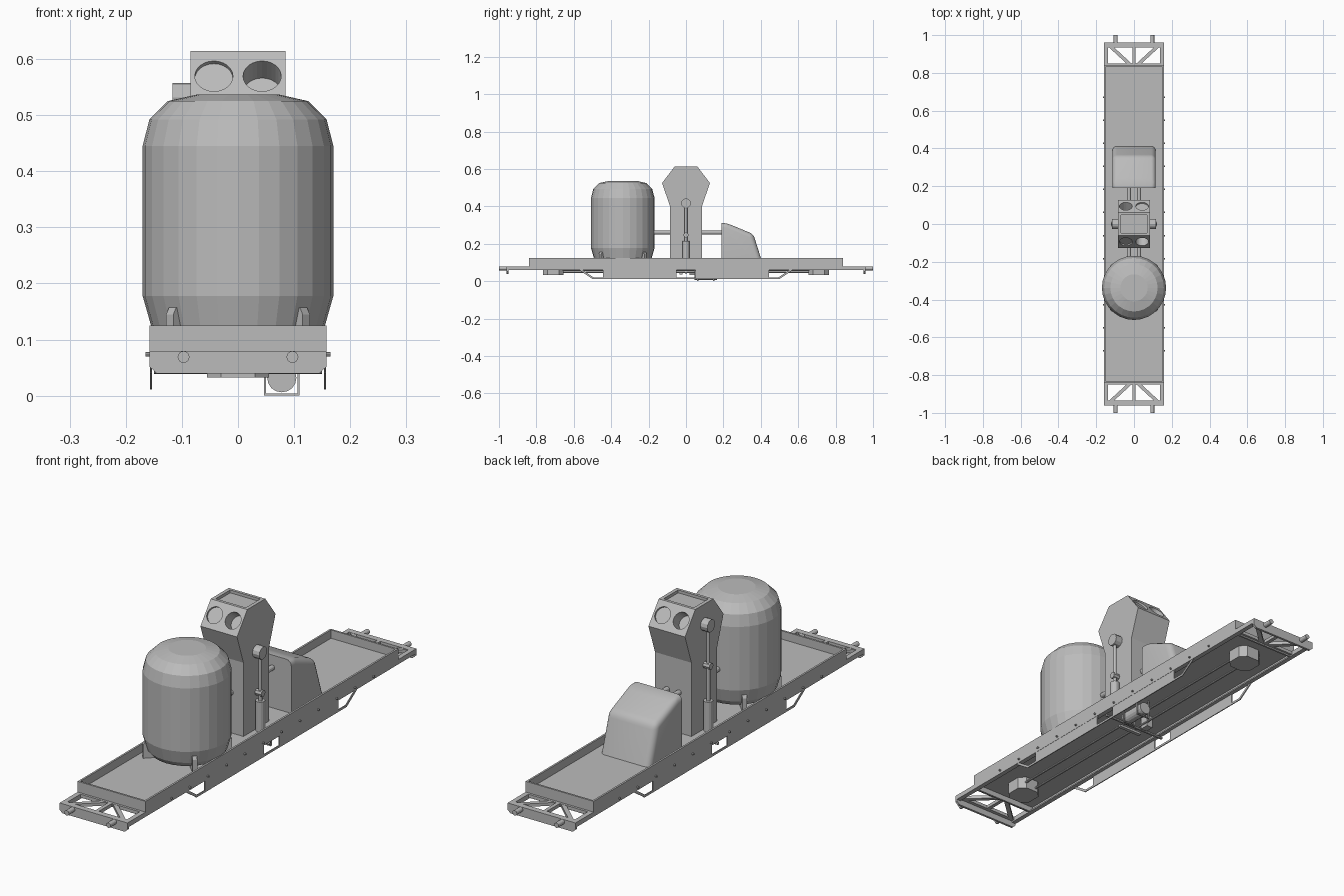
import bpy, bmesh, math
from mathutils import Vector

if "Cube" in bpy.data.objects:
    bpy.data.objects.remove(bpy.data.objects["Cube"])

grey = bpy.data.materials.new("plain grey")
grey.diffuse_color = (0.5, 0.5, 0.5, 1)
grey.use_nodes = True
grey.node_tree.nodes["Principled BSDF"].inputs["Base Color"].default_value = grey.diffuse_color


def finish(bm, name):
    bmesh.ops.recalc_face_normals(bm, faces=bm.faces)
    me = bpy.data.meshes.new(name)
    bm.to_mesh(me)
    bm.free()
    me.materials.append(grey)
    ob = bpy.data.objects.new(name, me)
    bpy.context.collection.objects.link(ob)
    return ob


def box(name, x0, x1, y0, y1, z0, z1):
    bm = bmesh.new()
    bmesh.ops.create_cube(bm, size=1)
    for v in bm.verts:
        v.co = ((x0 + x1) / 2 + v.co.x * (x1 - x0), (y0 + y1) / 2 + v.co.y * (y1 - y0),
                (z0 + z1) / 2 + v.co.z * (z1 - z0))
    return finish(bm, name)


def rod(name, a, b, r, n=12):
    """Cylinder from point a to point b."""
    a, b = Vector(a), Vector(b)
    bm = bmesh.new()
    bmesh.ops.create_cone(bm, cap_ends=True, segments=n, radius1=r, radius2=r, depth=(b - a).length)
    q = (b - a).to_track_quat('Z', 'Y')
    for v in bm.verts:
        v.co = q @ v.co + (a + b) / 2
    return finish(bm, name)


def prism(name, pts, axis, lo, hi):
    """Extrude a 2D outline along x (pts = y,z), y (pts = x,z) or z (pts = x,y)."""
    def put(p, t):
        return {'x': (t, p[0], p[1]), 'y': (p[0], t, p[1]), 'z': (p[0], p[1], t)}[axis]
    bm = bmesh.new()
    a = [bm.verts.new(put(p, lo)) for p in pts]
    b = [bm.verts.new(put(p, hi)) for p in pts]
    bm.faces.new(a)
    bm.faces.new(b)
    for i in range(len(pts)):
        j = (i + 1) % len(pts)
        bm.faces.new((a[i], a[j], b[j], b[i]))
    return finish(bm, name)


def bar(name, p, q, w, axis, lo, hi):
    """Straight flat bar of width w between two 2D points."""
    p, q = Vector(p), Vector(q)
    n = (q - p).normalized() * w / 2
    n = Vector((-n.y, n.x))
    return prism(name, [p + n, q + n, q - n, p - n], axis, lo, hi)


def bake(ob):
    """Apply the modifiers of an object."""
    dg = bpy.context.evaluated_depsgraph_get()
    me = bpy.data.meshes.new_from_object(ob.evaluated_get(dg))
    ob.modifiers.clear()
    ob.data = me


# Deck tray: floor, raised rim, lower side flanges
box("deck_floor", -.155, .155, -.838, .838, .083, .09)
for s in (-1, 1):
    x0, x1 = sorted((s * .150, s * .158))
    box("deck_side", x0, x1, -.84, .84, .06, .125)
    y0, y1 = sorted((s * .832, s * .84))
    box("deck_end", -.158, .158, y0, y1, .06, .125)
    f0, f1 = sorted((s * .138, s * .158))
    box("sill_flange", f0, f1, -.955, .955, .06, .066)
    # Lower side panels and the bent truss bar
    p0, p1 = sorted((s * .153, s * .157))
    for t in (-1, 1):
        y0, y1 = sorted((t * .05, t * .445))
        box("lower_side_panel", p0, p1, y0, y1, .018, .062)
        bar("truss_brace", (t * .565, .062), (t * .535, .042), .01, 'x', p0, p1)
        bar("truss_brace", (t * .54, .045), (t * .495, .015), .01, 'x', p0, p1)
    box("truss_bar", p0, p1, -.5, .5, .011, .02)
    # Lashing pegs along the side
    for i in range(12):
        y = -.671 + i * .122
        rod("side_peg", (s * .156, y, .074), (s * .165, y, .074), .004, 8)

# End platforms with open bracing, buffer beam and buffers
for s in (-1, 1):
    def ys(a, b):
        return sorted((s * a, s * b))
    prism("buffer_beam", [(-.158, .08), (.158, .08), (.158, .052), (.145, .04), (-.145, .04), (-.158, .052)],
          'y', *ys(.95, .96))
    box("platform_edge", -.158, .158, *ys(.935, .955), .066, .08)
    box("platform_inner_edge", -.15, .15, *ys(.835, .85), .066, .08)
    box("platform_center_bar", -.008, .008, *ys(.84, .945), .066, .08)
    for t in (-1, 1):
        x0, x1 = sorted((t * .138, t * .158))
        box("platform_side", x0, x1, *ys(.835, .955), .062, .08)
        bar("platform_diagonal", (t * .018, s * .842), (t * .13, s * .945), .018, 'z', .066, .079)
        rod("buffer", (t * .097, s * .95, .069), (t * .097, s * 1.0, .069), .0105, 16)
    # Pivot pad below the deck
    pad = [(-.055, -.03), (-.03, -.055), (.03, -.055), (.055, -.03),
           (.055, .03), (.03, .055), (-.03, .055), (-.055, .03)]
    prism("pivot_pad", [(x, y + s * .71) for x, y in pad], 'z', .032, .084)

# Underfloor gear: air cylinder in a cradle, brake rods and cross levers
rod("air_cylinder", (.078, .045, .032), (.078, .165, .032), .026, 16)
for y in (.06, .145):
    box("cradle_bottom", .046, .11, y, y + .008, 0, .004)
    for x in (.046, .106):
        box("cradle_side", x, x + .004, y, y + .008, 0, .084)
rod("brake_rod", (-.02, -.66, .05), (-.02, .66, .05), .005, 8)
rod("brake_pipe", (.03, -.66, .06), (.03, .66, .06), .005, 8)
box("brake_lever", -.055, .055, -.035, -.02, .036, .046)
box("brake_block", -.05, -.02, .02, .06, .032, .084)
rod("brake_shaft", (-.15, 0, .045), (.15, 0, .045), .006, 8)

# Large storage tank (lathe) on four feet
prof = [(.14, .105), (.155, .125), (.17, .178), (.17, .445), (.158, .492), (.125, .525), (.072, .537)]
N, TY = 28, -.338
bm = bmesh.new()
rings = [[bm.verts.new((r * math.cos(2 * math.pi * i / N), TY + r * math.sin(2 * math.pi * i / N), z))
          for i in range(N)] for r, z in prof]
for lo, hi in zip(rings, rings[1:]):
    for i in range(N):
        j = (i + 1) % N
        bm.faces.new((lo[i], lo[j], hi[j], hi[i]))
bm.faces.new(rings[0])
bm.faces.new(rings[-1])
finish(bm, "storage_tank")
for sx in (-1, 1):
    for sy in (-1, 1):
        foot = prism("tank_foot", [(.11, .088), (.172, .088), (.172, .145), (.165, .157), (.11, .157)],
                     'y', -.009, .009)
        foot.location = (0, TY, 0)
        foot.rotation_euler.z = math.atan2(sy, sx)

# Pump pillar with the widened head
half = [(.085, .088), (.085, .40), (.128, .525), (.06, .614)]
pillar = prism("pump_pillar", half + [(-y, z) for y, z in reversed(half)], 'x', -.085, .085)
cutters = [box("cut_top", -.07, .07, -.048, .048, .602, .65)]
for s in (-1, 1):
    c, n = Vector((0, s * .094, .5695)), Vector((0, s * .795, .607))
    for x, d in ((.043 * s, .008), (-.043 * s, .05)):
        o = Vector((x, 0, 0))
        cutters.append(rod("cut_dial", c + o - n * d, c + o + n * .03, .034, 24))
for c in cutters:
    m = pillar.modifiers.new("cut", 'BOOLEAN')
    m.operation, m.solver, m.object = 'DIFFERENCE', 'EXACT', c
    c.hide_render = True
bake(pillar)
for c in cutters:
    bpy.data.objects.remove(c)

# Side pistons: the left one is raised, the right one lowered
for s, hub in ((1, .417), (-1, .531)):
    x = s * .104
    rod("piston_cylinder", (x, 0, .088), (x, 0, .215), .019, 16)
    rod("piston_rod", (x, 0, .2), (x, 0, hub - .17), .008)
    rod("piston_joint", (s * .088, 0, hub - .17), (s * .118, 0, hub - .17), .014, 8)
    rod("connecting_rod", (x, 0, hub - .17), (x, 0, hub), .007)
    rod("crank_hub", (s * .08, 0, hub), (s * .117, 0, hub), .026, 12)

# Pipes from the pillar to the tank and the motor
for x in (-.027, .027):
    rod("tank_pipe", (x, -.18, .26), (x, -.08, .26), .011)
    rod("motor_pipe", (x, .08, .26), (x, .2, .26), .011)

# Motor housing with rounded edges except on its flat inner face
housing = prism("motor_housing", [(.19, .088), (.19, .312), (.22, .31), (.36, .252), (.412, .088)],
                'x', -.115, .115)
bm = bmesh.new()
bm.from_mesh(housing.data)
edges = [e for e in bm.edges
         if max(v.co.y for v in e.verts) > .2 and max(v.co.z for v in e.verts) > .1
         and min(v.co.y for v in e.verts) > .18]
bmesh.ops.bevel(bm, geom=edges, offset=.024, segments=4, profile=.5, affect='EDGES', clamp_overlap=True)
bm.to_mesh(housing.data)
bm.free()
bpy.ops.object.select_all(action='DESELECT')
housing.select_set(True)
bpy.context.view_layer.objects.active = housing
bpy.ops.object.shade_smooth_by_angle(angle=math.radians(35))
